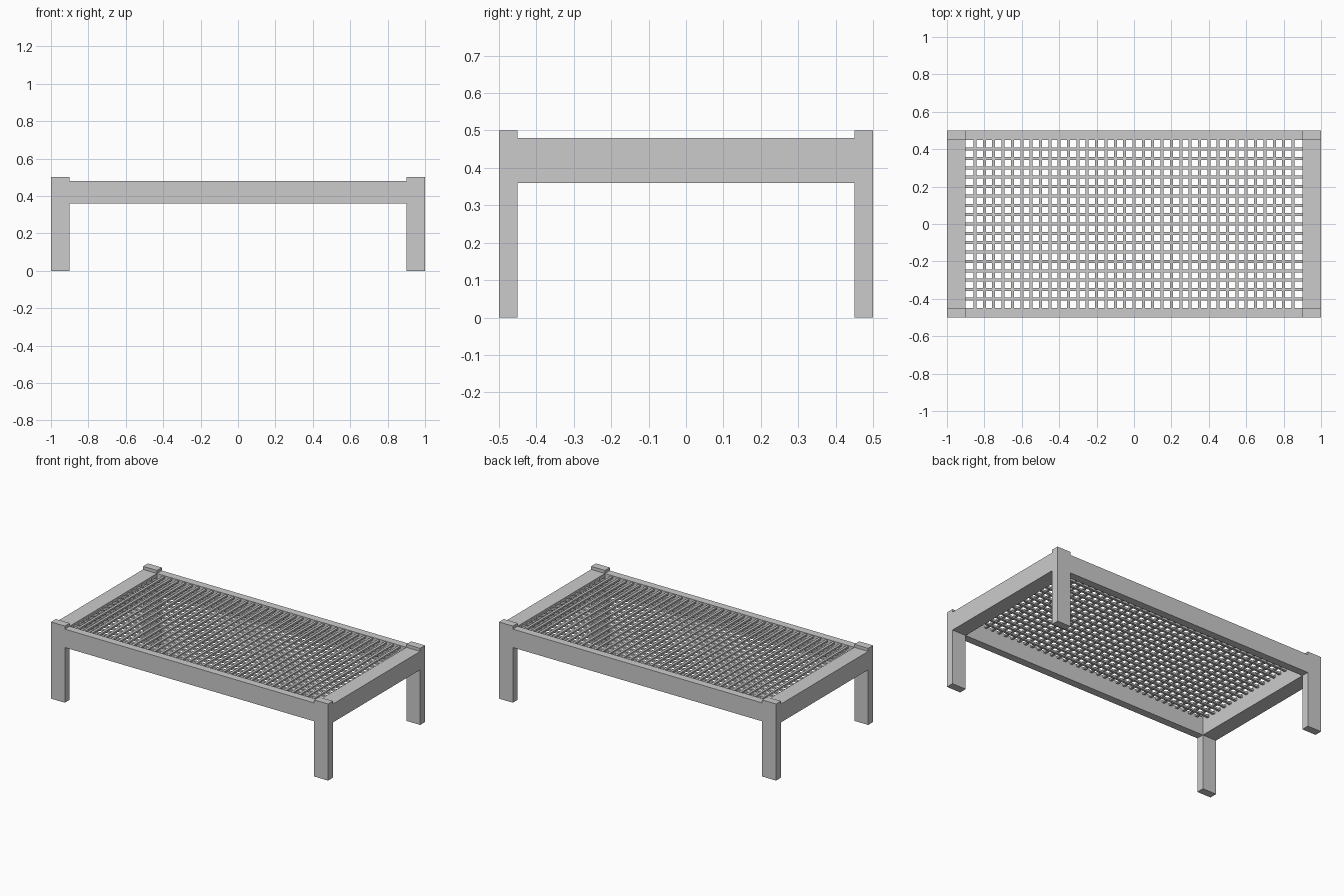
import bpy, bmesh
from mathutils import Matrix, Vector

if "Cube" in bpy.data.objects:
    bpy.data.objects.remove(bpy.data.objects["Cube"])


def boxes(name, items):
    """One object made of boxes, each given as (centre, size)."""
    bm = bmesh.new()
    for centre, size in items:
        mat = Matrix.Translation(centre) @ Matrix.Diagonal(Vector((*size, 1)))
        bmesh.ops.create_cube(bm, size=1, matrix=mat)
    mesh = bpy.data.meshes.new(name)
    bm.to_mesh(mesh)
    bm.free()
    obj = bpy.data.objects.new(name, mesh)
    bpy.context.collection.objects.link(obj)
    return obj


LEG_X, LEG_Y, LEG_H = 0.10, 0.05, 0.50
RAIL_Z, RAIL_H = 0.42, 0.12
STEP, STRAP_W, STRAP_T = 0.05, 0.016, 0.012

# Corner legs, standing slightly proud of the rails
for sx, xn in ((-1, "left"), (1, "right")):
    for sy, yn in ((-1, "front"), (1, "back")):
        boxes(f"{yn}_{xn}_leg",
              [((sx * 0.95, sy * 0.475, LEG_H / 2), (LEG_X, LEG_Y, LEG_H))])

# Long side rails and short end rails
for s, name in ((-1, "front_rail"), (1, "back_rail")):
    boxes(name, [((0, s * 0.475, RAIL_Z), (1.8, LEG_Y, RAIL_H))])
for s, name in ((-1, "left_rail"), (1, "right_rail")):
    boxes(name, [((s * 0.95, 0, RAIL_Z), (LEG_X, 0.9, RAIL_H))])

# Webbing: lengthwise straps with crosswise straps laid over them
boxes("lengthwise_straps",
      [((0, i * STEP, 0.461), (1.81, STRAP_W, STRAP_T)) for i in range(-8, 9)])
boxes("crosswise_straps",
      [((i * STEP, 0, 0.469), (STRAP_W, 0.91, STRAP_T)) for i in range(-17, 18)])
